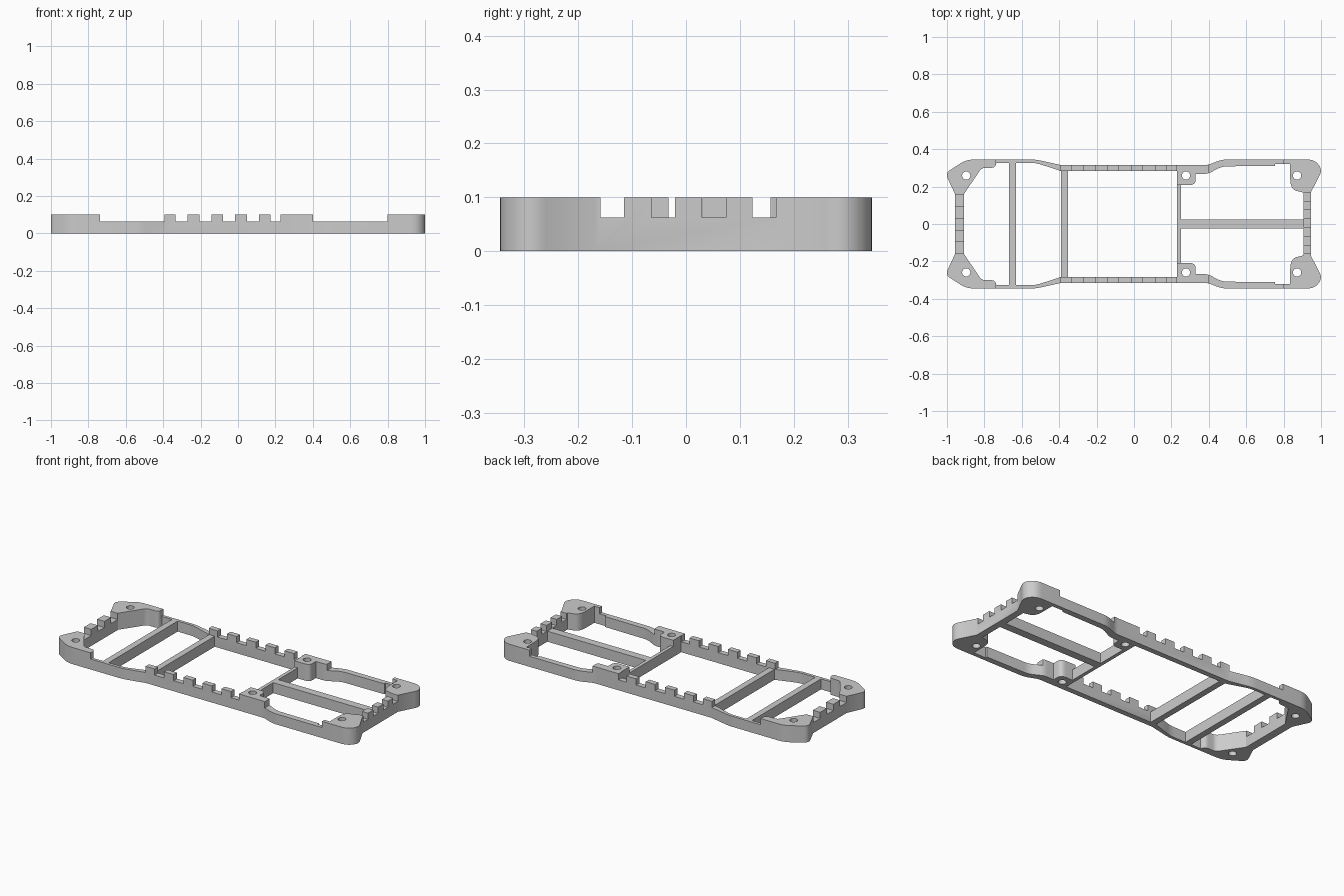
import bpy
import bmesh
from mathutils import Vector, Matrix

cube = bpy.data.objects.get("Cube")
if cube:
    bpy.data.objects.remove(cube, do_unlink=True)

HEIGHT, LOW = 0.1, 0.063

grey = bpy.data.materials.new("plain grey")
grey.use_nodes = True
colour = (0.6, 0.6, 0.6, 1)
grey.diffuse_color = colour
grey.node_tree.nodes["Principled BSDF"].inputs["Base Color"].default_value = colour


def finish(name, bm):
    bmesh.ops.recalc_face_normals(bm, faces=bm.faces)
    if bm.calc_volume(signed=True) < 0:
        bmesh.ops.reverse_faces(bm, faces=bm.faces)
    mesh = bpy.data.meshes.new(name)
    bm.to_mesh(mesh)
    bm.free()
    mesh.materials.append(grey)
    ob = bpy.data.objects.new(name, mesh)
    bpy.context.collection.objects.link(ob)
    return ob


def rounded(points, steps=6):
    """Half outline of (x, y, corner size), rounded, then mirrored across y = 0."""
    half = []
    for i, (x, y, r) in enumerate(points):
        p = Vector((x, y))
        if r == 0:
            half.append(p)
            continue
        to_prev = Vector(points[i - 1][:2]) - p
        to_next = Vector(points[i + 1][:2]) - p
        a = p + to_prev.normalized() * min(r, to_prev.length * 0.48)
        b = p + to_next.normalized() * min(r, to_next.length * 0.48)
        for k in range(steps + 1):
            t = k / steps
            half.append(a * (1 - t) ** 2 + p * 2 * t * (1 - t) + b * t * t)
    return half + [Vector((p.x, -p.y)) for p in reversed(half)]


def prism(name, outline, z0, z1):
    bm = bmesh.new()
    low = [bm.verts.new((p.x, p.y, z0)) for p in outline]
    high = [bm.verts.new((p.x, p.y, z1)) for p in outline]
    bm.faces.new(low[::-1])
    bm.faces.new(high)
    for i in range(len(low)):
        bm.faces.new((low[i - 1], low[i], high[i], high[i - 1]))
    return finish(name, bm)


def boxes(name, spans, z0, z1):
    bm = bmesh.new()
    for x0, x1, y0, y1 in spans:
        place = Matrix.Translation(((x0 + x1) / 2, (y0 + y1) / 2, (z0 + z1) / 2))
        size = Matrix.Diagonal((x1 - x0, y1 - y0, z1 - z0, 1))
        bmesh.ops.create_cube(bm, size=1, matrix=place @ size)
    return finish(name, bm)


# Frame outline
outer = [(-0.957, 0.16, 0), (-1.009, 0.272, 0.03), (-0.895, 0.345, 0.04),
         (-0.525, 0.345, 0.03), (-0.39, 0.315, 0), (0.395, 0.315, 0.02),
         (0.47, 0.345, 0.03), (0.965, 0.345, 0.04), (1.008, 0.29, 0.035),
         (0.945, 0.168, 0)]
frame = prism("frame", rounded(outer), 0, HEIGHT)

# Central opening, leaving the corner blocks and middle mounts
inner = [(-0.909, 0.16, 0), (-0.815, 0.3, 0.02), (-0.745, 0.3, 0.025),
         (-0.735, 0.327, 0), (-0.525, 0.327, 0.03), (-0.39, 0.283, 0),
         (0.23, 0.283, 0), (0.23, 0.208, 0), (0.33, 0.208, 0.035),
         (0.33, 0.268, 0), (0.395, 0.268, 0.02), (0.47, 0.308, 0.03),
         (0.755, 0.311, 0), (0.755, 0.322, 0), (0.835, 0.322, 0),
         (0.835, 0.185, 0.06), (0.905, 0.168, 0)]
opening = prism("opening_cutter", rounded(inner), -0.1, 0.2)

# Screw holes
bm = bmesh.new()
for x in (-0.897, 0.278, 0.872):
    for side in (-1, 1):
        bmesh.ops.create_cone(bm, cap_ends=True, segments=24, radius1=0.022,
                              radius2=0.022, depth=0.4,
                              matrix=Matrix.Translation((x, side * 0.259, 0.05)))
holes = finish("hole_cutter", bm)

# Lowered rails and rows of notches
W = 0.5
spans = [(-0.738, -0.393, -W, W), (0.4, 0.8, -W, W), (0.174, 0.227, -W, W)]
spans += [(-0.334 + i * 0.127, -0.27 + i * 0.127, -W, W) for i in range(4)]
spans += [(-1.1, -0.88, y - 0.0315, y + 0.0315) for y in (-0.127, -0.001, 0.125)]
spans += [(0.88, 1.1, y - 0.022, y + 0.022) for y in (-0.137, -0.042, 0.052, 0.145)]
notches = boxes("notch_cutter", spans, LOW, 0.2)

# Cut the frame and drop the cutters
cutters = (opening, holes, notches)
for cutter in cutters:
    cutter.hide_render = True
    mod = frame.modifiers.new(cutter.name, "BOOLEAN")
    mod.operation = "DIFFERENCE"
    mod.solver = "EXACT"
    mod.object = cutter
bpy.context.view_layer.update()
cut = bpy.data.meshes.new_from_object(
    frame.evaluated_get(bpy.context.evaluated_depsgraph_get()))
frame.modifiers.clear()
frame.data = cut
for cutter in cutters:
    bpy.data.objects.remove(cutter, do_unlink=True)

bpy.ops.object.select_all(action="DESELECT")
frame.select_set(True)
bpy.context.view_layer.objects.active = frame
bpy.ops.object.shade_smooth_by_angle(angle=0.5)

# Cross bars and lengthwise bar
boxes("end_crossbar", [(-0.668, -0.63, -0.332, 0.332)], 0, LOW)
boxes("middle_crossbar", [(-0.39, -0.353, -0.29, 0.29)], 0, LOW)
boxes("mount_crossbar", [(0.23, 0.251, -0.215, 0.215)], 0, LOW)
boxes("lengthwise_bar", [(0.245, 0.91, -0.024, 0.024)], 0, LOW)
